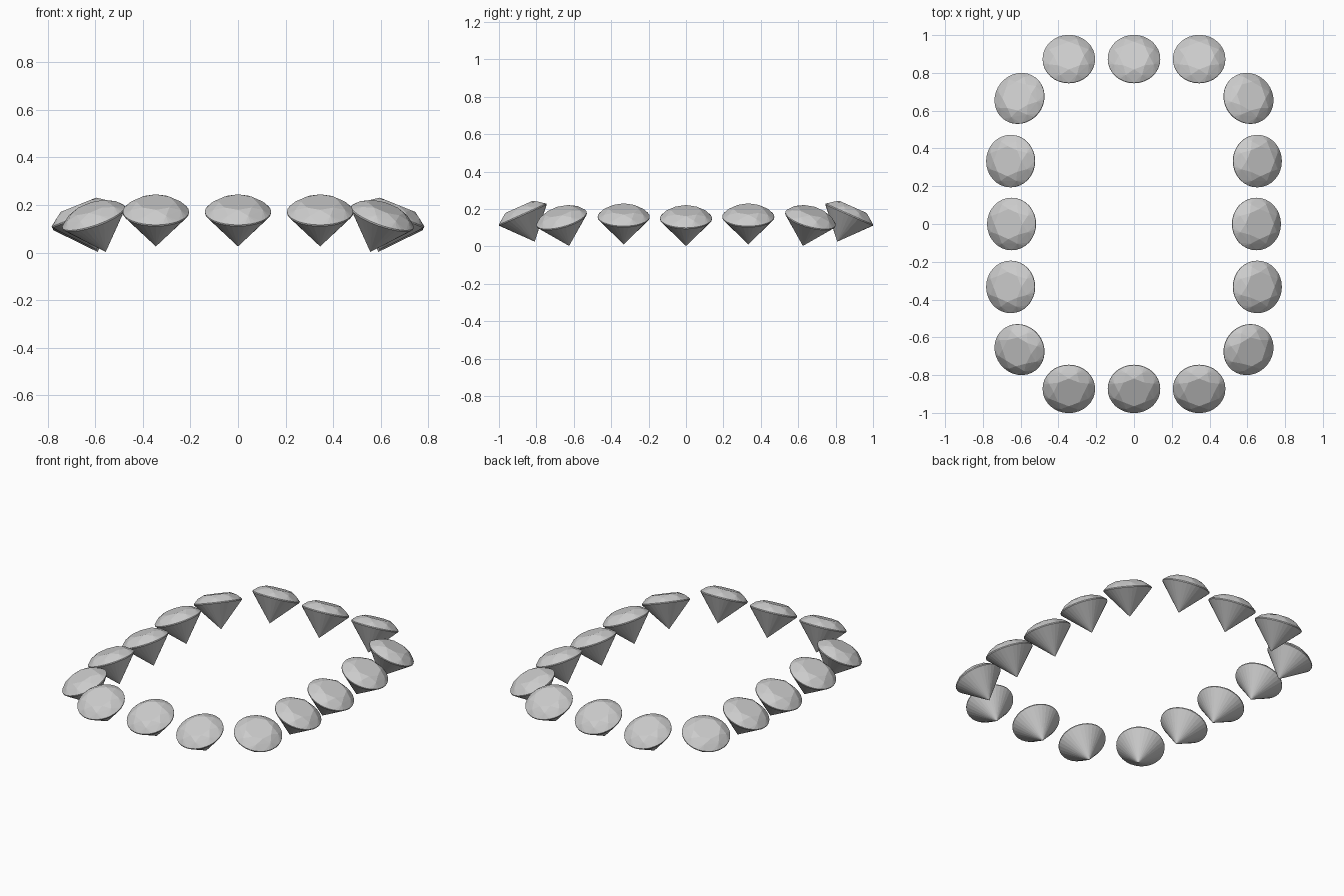
import bpy, bmesh
from math import sin, cos, pi, radians, atan2
from mathutils import Matrix, Vector

if "Cube" in bpy.data.objects:
    bpy.data.objects.remove(bpy.data.objects["Cube"])


def ring(bm, n, r, z, turn=0.0):
    for i in range(n):
        a = 2 * pi * i / n + turn
        bm.verts.new((r * cos(a), r * sin(a), z))


# Brilliant-cut stone: table, crown break points, girdle and point, wrapped in a hull
bm = bmesh.new()
ring(bm, 8, 0.080, 0.046)
ring(bm, 8, 0.113, 0.029, pi / 8)
ring(bm, 32, 0.139, 0.003)
ring(bm, 32, 0.139, -0.003)
bm.verts.new((0, 0, -0.158))
bmesh.ops.convex_hull(bm, input=bm.verts)
bmesh.ops.recalc_face_normals(bm, faces=bm.faces)
gem_mesh = bpy.data.meshes.new("gem")
bm.to_mesh(gem_mesh)
bm.free()


# Place a stone with its table leaning outward along the given direction
def gem(name, loc, lean, tilt):
    ob = bpy.data.objects.new(name, gem_mesh)
    bpy.context.collection.objects.link(ob)
    turn = Matrix.Rotation(atan2(lean[1], lean[0]), 4, 'Z')
    ob.matrix_world = (Matrix.Translation(Vector(loc)) @ turn
                       @ Matrix.Rotation(radians(tilt), 4, 'Y'))


for s in (-1, 1):
    end = "back" if s > 0 else "front"
    side = "right" if s > 0 else "left"
    # Rows of three at the front and back
    for i, x in enumerate((-0.345, 0, 0.345)):
        gem(f"{end}_gem_{i + 1}", (x, s * 0.873, 0.170), (0, s), 24)
    # Side rows, the middle stone set slightly lower
    for i, (x, y, z) in enumerate(((0.653, -0.333, 0.158),
                                   (0.648, 0, 0.149),
                                   (0.653, 0.333, 0.158))):
        gem(f"{side}_gem_{i + 1}", (s * x, y, z), (s, 0), 22)
    # Corner stones
    for t in (-1, 1):
        corner = "back" if t > 0 else "front"
        gem(f"{corner}_{side}_corner_gem", (s * 0.606, t * 0.665, 0.147),
            (s * 0.78, t * 0.62), 24)
